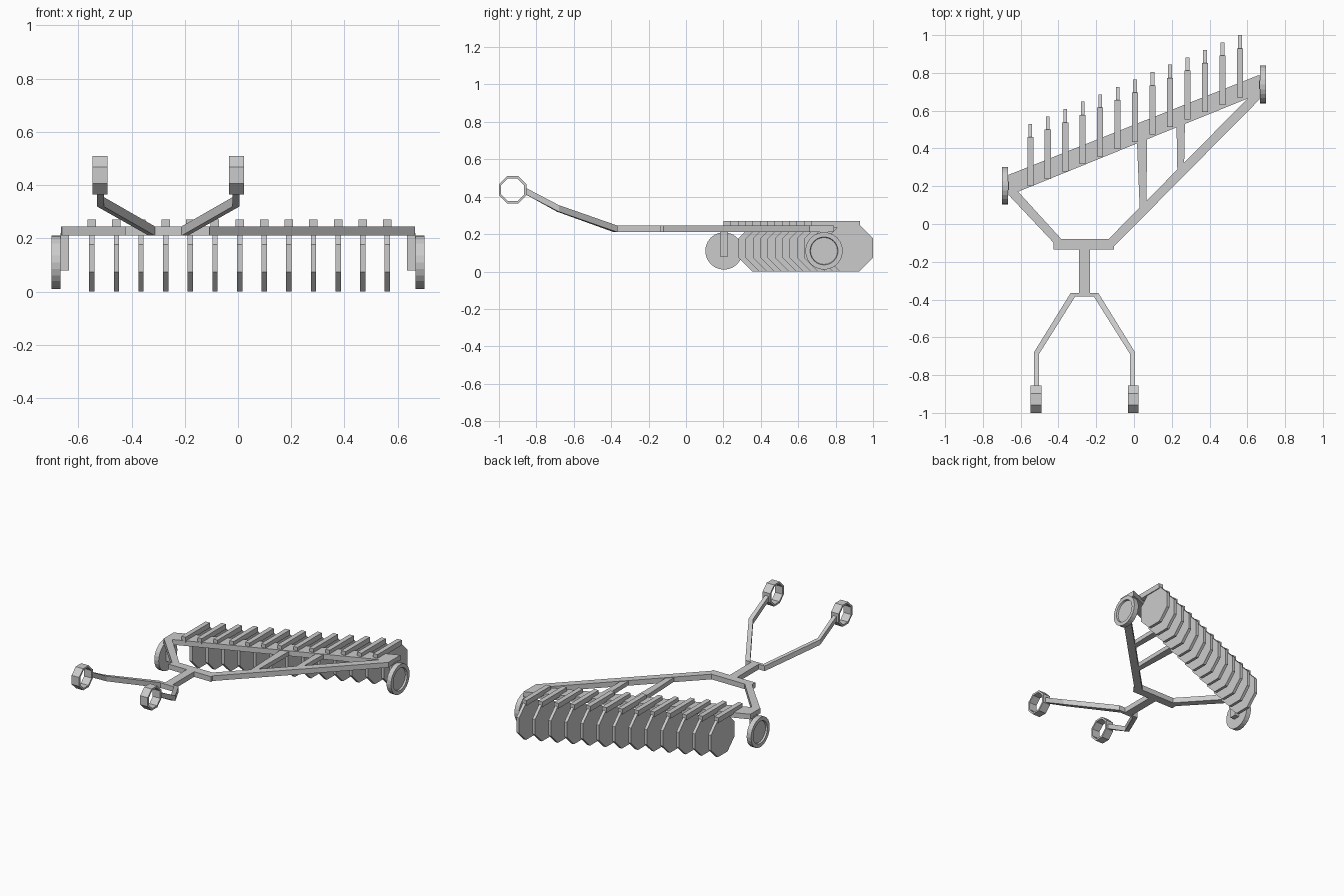
import bpy, bmesh
from math import pi, cos, sin

if "Cube" in bpy.data.objects:
    bpy.data.objects.remove(bpy.data.objects["Cube"])


def loft(name, loops, closed=False):
    """Skin a series of equal-length point loops; cap the ends unless closed."""
    bm = bmesh.new()
    rings = [[bm.verts.new(p) for p in loop] for loop in loops]
    n = len(rings[0])
    pairs = list(zip(rings, rings[1:]))
    if closed:
        pairs.append((rings[-1], rings[0]))
    else:
        bm.faces.new(rings[0])
        bm.faces.new(rings[-1])
    for a, b in pairs:
        for i in range(n):
            j = (i + 1) % n
            bm.faces.new((a[i], a[j], b[j], b[i]))
    bmesh.ops.recalc_face_normals(bm, faces=bm.faces)
    me = bpy.data.meshes.new(name)
    bm.to_mesh(me)
    bm.free()
    ob = bpy.data.objects.new(name, me)
    bpy.context.collection.objects.link(ob)
    return ob


def plate(name, outline, z0, z1):
    return loft(name, [[(x, y, z) for x, y in outline] for z in (z0, z1)])


def box(name, x0, x1, y0, y1, z0, z1):
    return plate(name, [(x0, y0), (x1, y0), (x1, y1), (x0, y1)], z0, z1)


def circle(x, y, z, r, n, phase=0.0):
    """Loop of n points around the x axis."""
    return [(x, y + r * cos(2 * pi * i / n + phase), z + r * sin(2 * pi * i / n + phase))
            for i in range(n)]


Z0, Z1 = 0.21, 0.245          # frame height range
OCT = 1 / cos(pi / 8)         # flat-to-corner factor of an octagon

# Main frame: diagonal beam, two struts and the front crossbar
plate("diagonal_beam", [(-0.665, 0.15), (0.665, 0.69), (0.665, 0.79), (-0.665, 0.26)], Z0, Z1)
plate("left_strut", [(-0.665, 0.155), (-0.425, -0.10), (-0.38, -0.085), (-0.617, 0.175)], Z0, Z1)
plate("right_strut", [(-0.107, -0.12), (0.665, 0.66), (0.665, 0.72), (0.625, 0.688),
                      (-0.14, -0.085)], Z0, Z1)
box("front_crossbar", -0.425, -0.107, -0.135, -0.08, Z0, Z1)

# Inner braces
plate("long_brace", [(0.032, 0.04), (0.065, 0.08), (0.07, 0.47), (0.015, 0.45)], 0.213, 0.242)
plate("short_brace", [(0.23, 0.24), (0.265, 0.29), (0.27, 0.55), (0.225, 0.53)], 0.213, 0.242)

# Hitch stem and forked drawbar with octagonal rings
CX = -0.262
box("hitch_stem", CX - 0.028, CX + 0.028, -0.375, -0.13, Z0, Z1)
# inner x, inner y, outer x, outer y, bottom z, top z
FORK = [(0, -0.385, 0, -0.365, Z0, Z1),
        (0.05, -0.385, 0.073, -0.365, Z0, Z1),
        (0.242, -0.69, 0.268, -0.68, 0.32, 0.355),
        (0.242, -0.862, 0.268, -0.862, 0.415, 0.45)]
for side, s in (("left", -1), ("right", 1)):
    loft(side + "_fork_arm",
         [[(CX + s * xi, yi, b), (CX + s * xo, yo, b), (CX + s * xo, yo, t), (CX + s * xi, yi, t)]
          for xi, yi, xo, yo, b, t in FORK])
    rx = CX + s * 0.257
    loft(side + "_hitch_ring",
         [circle(rx + dx, -0.927, 0.437, r * OCT, 8, pi / 8)
          for dx, r in ((-0.028, 0.073), (0.028, 0.073), (0.028, 0.061), (-0.028, 0.061))],
         closed=True)

# Wheels with recessed outer faces, hung on brackets
for side, s, y in (("left", -1, 0.203), ("right", 1, 0.738)):
    box(side + "_wheel_bracket", s * 0.635, s * 0.667, y - 0.022, y + 0.022, 0.08, 0.22)
    loft(side + "_wheel",
         [circle(s * x, y, 0.11, r, 24)
          for x, r in ((0.667, 0.1), (0.70, 0.1), (0.70, 0.075), (0.688, 0.072))])

# Row of octagonal discs, each under its own arm
for i in range(13):
    x = -0.549 + 1.11 * i / 12
    tip = 0.53 + 0.47 * i / 12
    box(f"disc_arm_{i + 1}", x - 0.016, x + 0.016, tip - 0.33, tip - 0.07, 0.235, 0.27)
    loft(f"disc_{i + 1}",
         [circle(x + dx, tip - 0.125, 0.125, 0.125 * OCT, 8, pi / 8) for dx in (-0.01, 0.01)])
